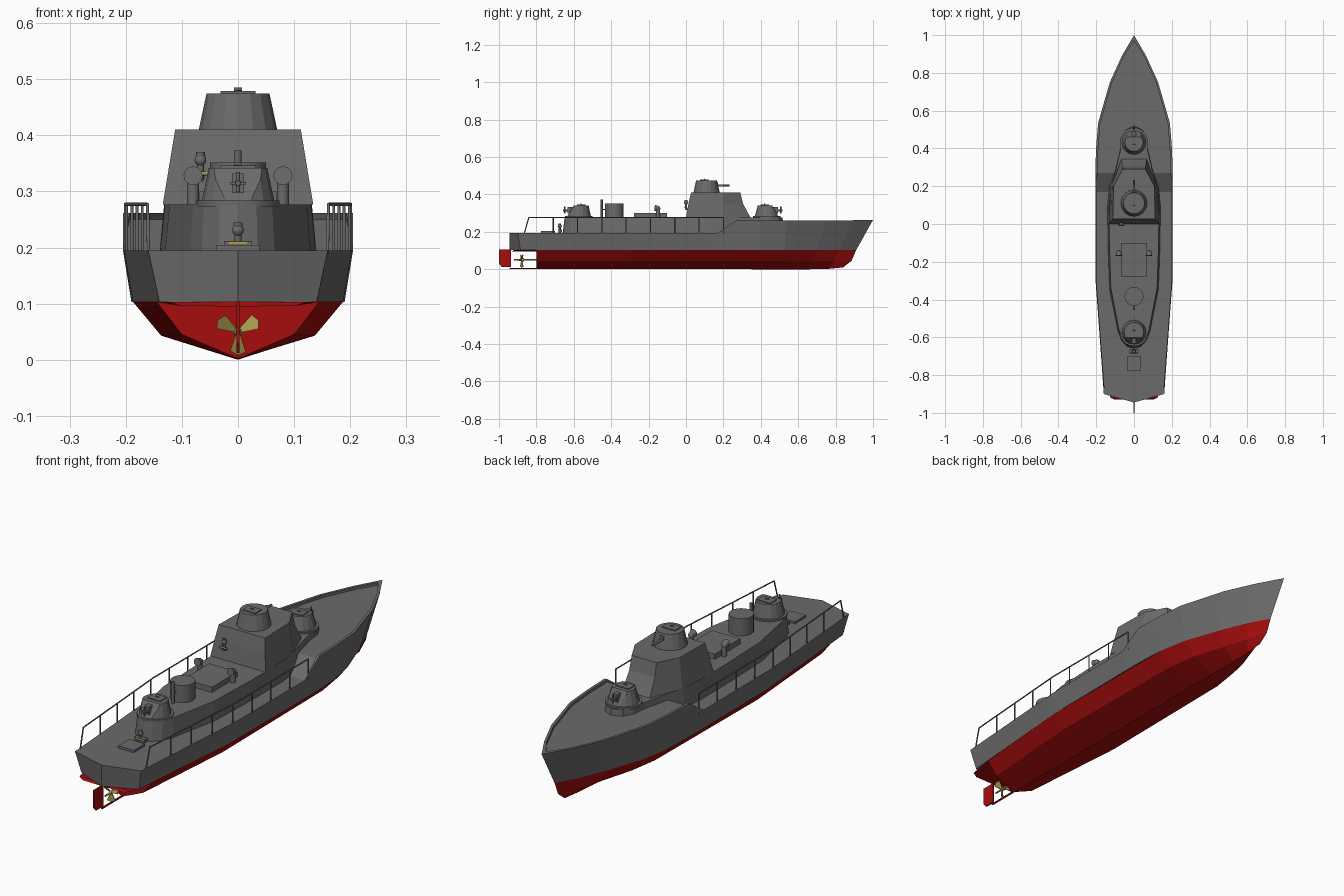
import bpy, bmesh, math
from mathutils import Vector, Matrix

if "Cube" in bpy.data.objects:
    bpy.data.objects.remove(bpy.data.objects["Cube"])

def material(name, rgb):
    m = bpy.data.materials.new(name)
    m.diffuse_color = (*rgb, 1)
    m.use_nodes = True
    m.node_tree.nodes["Principled BSDF"].inputs["Base Color"].default_value = m.diffuse_color
    return m

GREY = material("hull grey", (0.145, 0.145, 0.145))
RED = material("antifouling red", (0.38, 0.004, 0.004))
BRASS = material("brass", (0.36, 0.31, 0.07))

def finish(name, bm, mat, smooth=False):
    bmesh.ops.remove_doubles(bm, verts=bm.verts, dist=1e-5)
    bmesh.ops.recalc_face_normals(bm, faces=bm.faces)
    me = bpy.data.meshes.new(name)
    bm.to_mesh(me)
    bm.free()
    me.materials.append(mat)
    ob = bpy.data.objects.new(name, me)
    bpy.context.collection.objects.link(ob)
    if smooth:
        for p in me.polygons:
            p.use_smooth = len(p.vertices) == 4
    return ob

def loft(name, rings, mat, caps=(True, True)):
    """Skin closed rings that have equal point counts."""
    bm = bmesh.new()
    rows = [[bm.verts.new(p) for p in r] for r in rings]
    n = len(rows[0])
    for a, b in zip(rows, rows[1:]):
        for i in range(n):
            j = (i + 1) % n
            bm.faces.new((a[i], a[j], b[j], b[i]))
    if caps[0]:
        bm.faces.new(rows[0])
    if caps[1]:
        bm.faces.new(rows[-1])
    return finish(name, bm, mat)

def both(half):
    """Mirror a half outline across x = 0."""
    return half + [(-x, *rest) for x, *rest in reversed(half)]

def box(name, c, s, mat=GREY):
    bm = bmesh.new()
    bmesh.ops.create_cube(bm, size=1, matrix=Matrix.Translation(c) @ Matrix.Diagonal((*s, 1)))
    return finish(name, bm, mat)

def rod(name, a, b, r1, r2=None, n=8, mat=GREY, smooth=True):
    a, b = Vector(a), Vector(b)
    bm = bmesh.new()
    rot = (b - a).to_track_quat('Z', 'Y').to_matrix().to_4x4()
    bmesh.ops.create_cone(bm, cap_ends=True, segments=n, radius1=r1,
                          radius2=r1 if r2 is None else r2, depth=(b - a).length,
                          matrix=Matrix.Translation((a + b) / 2) @ rot)
    return finish(name, bm, mat, smooth)

def ball(name, c, r, mat=GREY):
    bm = bmesh.new()
    bmesh.ops.create_uvsphere(bm, u_segments=10, v_segments=6, radius=r, matrix=Matrix.Translation(c))
    return finish(name, bm, mat, True)

# Upper hull: (deck y, half width, z, bulwark depth, waterline y, half width)
stations = [(-.945, 0, .195, 0, -.945, 0), (-.90, .16, .195, 0, -.885, .14),
            (-.3, .203, .195, 0, -.3, .187), (.17, .205, .195, 0, .17, .19),
            (.27, .205, .262, .012, .27, .19), (.4, .201, .262, .012, .4, .183),
            (.535, .19, .262, .012, .53, .16), (.75, .128, .262, .012, .7, .1),
            (.89, .064, .262, .012, .82, .05), (1.0, 0, .264, .012, .91, 0)]
rings = []
for yd, wd, zd, drop, yw, ww in stations:
    wi = max(wd - (.012 if drop else 0), 0)
    yi = yd - .03 if yd > .95 else yd
    rings.append(both([(0, yw, .103), (ww, yw, .103), (wd, yd, zd), (wi, yi, zd),
                       (wi, yi, zd - drop), (0, yi, zd - drop)]))
loft("upper_hull", rings, GREY, (False, False))

# Lower hull: (keel y, z, chine y, half width, z, waterline y, half width)
lower = [(-.93, .095, -.93, .1, .096, -.92, .125), (-.8, .095, -.8, .1, .096, -.8, .145),
         (-.8, .002, -.8, .1, .045, -.8, .145), (-.3, .001, -.3, .137, .043, -.3, .187),
         (.4, 0, .4, .13, .043, .4, .183), (.53, 0, .53, .11, .043, .53, .16),
         (.66, 0, .68, .065, .043, .7, .1), (.76, .002, .79, .03, .043, .82, .05),
         (.84, .01, .885, 0, .045, .91, 0)]
loft("lower_hull", [both([(0, yk, zk), (wc, yc, zc), (ww, yw, .103), (0, yw, .103)])
                    for yk, zk, yc, wc, zc, yw, ww in lower], RED, (True, False))

# Rudder, skeg bar and propeller
blade = [(-1, .105), (-1, .03), (-.985, .012), (-.935, .012), (-.935, .105)]
loft("rudder", [[(x, y, z) for y, z in blade] for x in (-.003, .003)], RED)
box("skeg_bar", (0, -.87, .005), (.006, .15, .006), RED)
rod("propeller_shaft", (0, -.92, .05), (0, -.79, .05), .004, mat=BRASS)
rod("propeller_hub", (0, -.865, .05), (0, -.895, .05), .009, .004, mat=BRASS)
for k in range(3):
    t = math.radians(-90 + 120 * k)
    u, v = Vector((math.cos(t), 0, math.sin(t))), Vector((-math.sin(t), 0, math.cos(t)))
    def corner(r, w, d):
        return Vector((0, -.878 + w * .6 + d, .05)) + u * r + v * w
    loft("propeller_blade", [[corner(r, w, d) for r, w in
         ((.005, -.004), (.034, -.014), (.042, 0), (.036, .014), (.005, .004))]
         for d in (-.0012, .0012)], BRASS)

# Long deckhouse, rounded at both ends
house = [(0, -.66), (.035, -.65), (.065, -.62), (.085, -.57), (.13, -.345), (.139, -.1),
         (.14, .1), (.13, .2), (.1, .3), (.076, .4), (.07, .46), (.045, .505), (0, .525)]
loft("deckhouse", [both([(x * k, y * m, z) for x, y in house])
                   for k, m, z in ((1, 1, .19), (.94, .983, .277))], GREY)

# Bridge block
bridge = [(.277, (.134, 0), (.122, .2), (.066, .345)), (.35, (.122, .013), (.115, .2), (.062, .305)),
          (.41, (.112, .027), (.108, .2), (.06, .29))]
loft("bridge", [both([(x, y, r[0]) for x, y in r[1:]]) for r in bridge], GREY)

# Gun turrets and the director on the bridge roof
def turret(name, y, z, h, r1, r2, way, sliced):
    bm = bmesh.new()
    bmesh.ops.create_cone(bm, cap_ends=True, segments=16, radius1=r1, radius2=r2, depth=h,
                          matrix=Matrix.Translation((0, 0, h / 2)))
    if sliced:
        bmesh.ops.bisect_plane(bm, geom=bm.verts[:] + bm.edges[:] + bm.faces[:],
                               plane_co=(0, .028, h), plane_no=(0, .07, .04), clear_outer=True)
        bmesh.ops.holes_fill(bm, edges=[e for e in bm.edges if e.is_boundary])
    bmesh.ops.transform(bm, verts=bm.verts,
                        matrix=Matrix.Translation((0, y, z)) @ Matrix.Diagonal((1, way, 1, 1)))
    finish(name, bm, GREY)
    g = z + h * .58
    box(name + "_mantlet", (0, y + way * .045, g), (.022, .03, .035))
    rod(name + "_barrel", (0, y + way * .04, g), (0, y + way * (.085 if sliced else .122), g), .006, .005)
    if sliced:
        rod(name + "_base_ring", (0, y, z - .004), (0, y, z + .007), r1 + .008, n=20)
        rod(name + "_sight", (0, y + way * .075, g - .016), (0, y + way * .075, g + .02), .0035)
        box(name + "_handle", (0, y + way * .072, g), (.028, .004, .004))
    box(name + "_roof_hatch", (0, y - way * .012, z + h + .002), (.062, .045, .004))
    rod(name + "_hatch_handle", (-.007, y - way * .012, z + h + .007),
        (.007, y - way * .012, z + h + .007), .003, n=6)

turret("forward_turret", .432, .277, .065, .066, .048, 1, True)
turret("aft_turret", -.573, .277, .065, .066, .052, -1, True)
turret("director", .11, .41, .065, .07, .056, 1, False)

# Funnel, exhaust pipe and engine hatch
rod("funnel", (0, -.383, .27), (0, -.383, .352), .05, n=20)
rod("exhaust_pipe", (0, -.45, .27), (0, -.45, .373), .006)
box("pipe_bracket", (0, -.44, .32), (.006, .02, .006))
box("engine_hatch", (0, -.19, .287), (.137, .178, .026))
box("stern_hatch", (0, -.738, .199), (.076, .076, .012))

# Cowl ventilators and railings, port and starboard
def edge_x(y):
    return .16 + (y + .9) / .6 * .043 if y < -.3 else .204
for s in (-1, 1):
    x = s * .08
    rod("ventilator_pipe", (x, -.15, .27), (x, -.15, .325), .011, n=10)
    ball("ventilator_elbow", (x, -.15, .325), .013)
    rod("ventilator_mouth", (x, -.146, .326), (x, -.168, .328), .011, .017, n=12)
    posts = [-.84 + i * .13 for i in range(9)]
    for y in posts:
        foot = y - .025 if y < -.8 else y
        rod("rail_post", (s * (edge_x(foot) - .003), foot, .19), (s * (edge_x(y) - .003), y, .278), .003, n=6)
    for a, b in ((-.84, -.3), (-.3, .2)):
        rod("top_rail", (s * (edge_x(a) - .003), a, .277), (s * (edge_x(b) - .003), b, .277), .003, n=6)

# Small fittings: stern winch post and searchlight on the bridge back
def fitting(name, x, y, z):
    rod(name + "_post", (x, y, z), (x, y, z + .03), .006)
    ball(name + "_head", (x, y, z + .036), .011)
    rod(name + "_cap", (x, y, z + .04), (x, y, z + .05), .008)
    rod(name + "_brass_arm", (x - .018, y - .006, z + .012), (x + .018, y - .006, z + .012), .004, mat=BRASS)
fitting("stern_post", 0, -.675, .195)
box("stern_post_base", (0, -.672, .205), (.05, .02, .014))
fitting("bridge_lamp", -.067, .0, .32)
box("bridge_lamp_bracket", (-.067, .008, .322), (.01, .02, .008))
